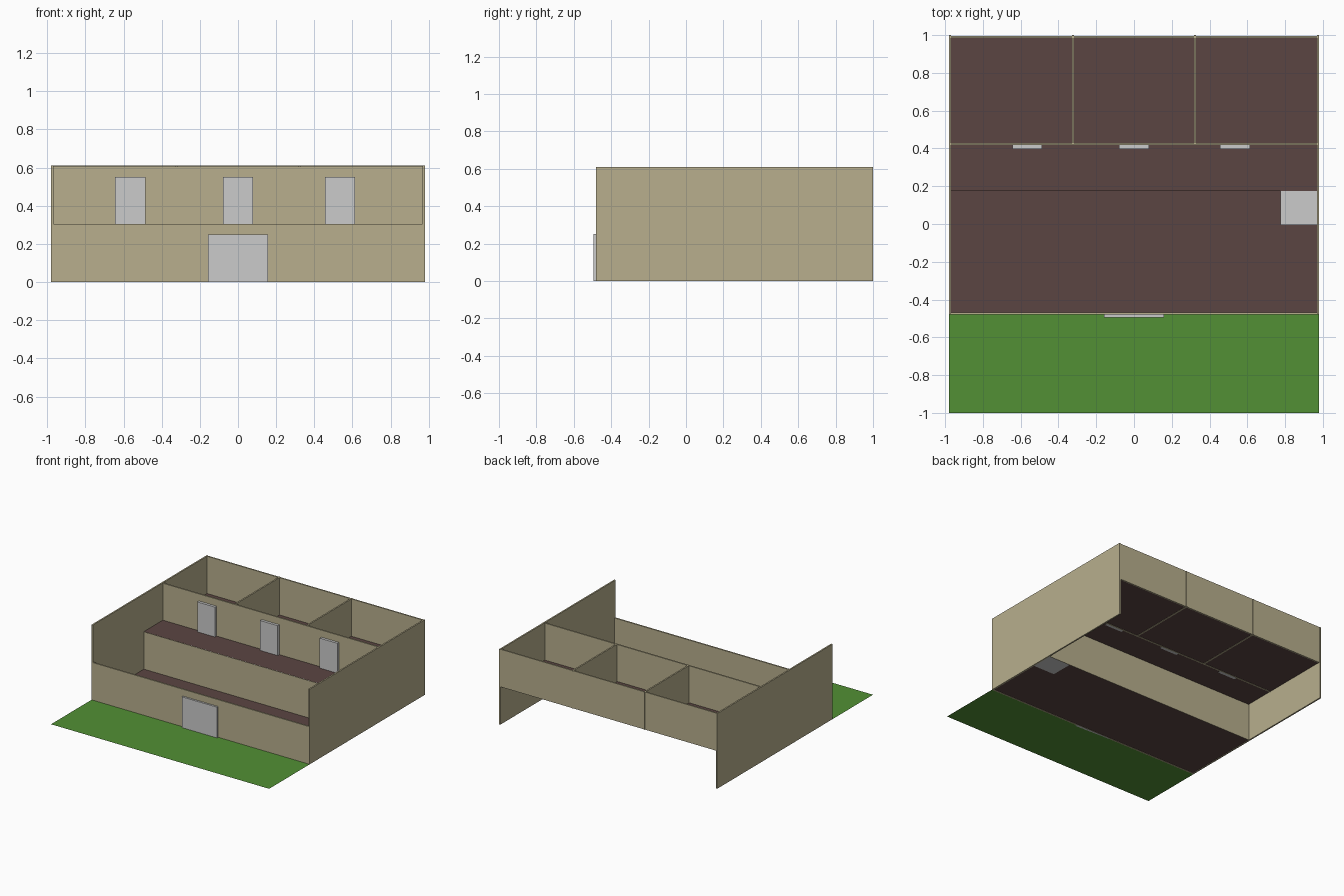
import bpy

if "Cube" in bpy.data.objects:
    bpy.data.objects.remove(bpy.data.objects["Cube"])


def material(name, rgb):
    m = bpy.data.materials.new(name)
    m.diffuse_color = (*rgb, 1)
    m.use_nodes = True
    m.node_tree.nodes["Principled BSDF"].inputs["Base Color"].default_value = m.diffuse_color
    return m


TAN = material("tan_wall", (0.48, 0.43, 0.27))
BROWN = material("brown_floor", (0.105, 0.06, 0.055))
GREEN = material("green_grass", (0.085, 0.28, 0.035))


def finish(name, mat):
    ob = bpy.context.object
    ob.name = name
    if mat:
        ob.data.materials.append(mat)
    return ob


def box(name, x, y, z, mat=None):
    """Box given by its (min, max) range on each axis."""
    bpy.ops.mesh.primitive_cube_add(size=1, location=[sum(r) / 2 for r in (x, y, z)])
    bpy.context.object.scale = [r[1] - r[0] for r in (x, y, z)]
    return finish(name, mat)


def sheet(name, x, y, z, mat):
    """Flat horizontal sheet at height z."""
    bpy.ops.mesh.primitive_plane_add(size=1, location=(sum(x) / 2, sum(y) / 2, z))
    bpy.context.object.scale = (x[1] - x[0], y[1] - y[0], 1)
    return finish(name, mat)


W, T = 0.98, 0.012          # half width, wall thickness
MID, TOP = 0.305, 0.61      # storey heights
FRONT, RISER, INNER = -0.48, 0.175, 0.418
INSIDE = (-W + T, W - T)

# Ground and floors
sheet("grass", (-W, W), (-1, FRONT), 0, GREEN)
sheet("lower_floor", INSIDE, (FRONT + T / 2, RISER), 0.002, BROWN)
sheet("upper_floor", INSIDE, (RISER, 0.99), MID + 0.002, BROWN)

# Outer walls
for side, s in (("left", -1), ("right", 1)):
    box(side + "_wall", sorted((s * W, s * (W - T))), (FRONT, 1), (0, TOP), TAN)
box("front_wall", INSIDE, (FRONT, FRONT + T), (0, MID), TAN)
box("back_wall", INSIDE, (0.985, 0.996), (MID, TOP), TAN)

# Step between storeys and upper room walls
box("riser_wall", INSIDE, (RISER, RISER + 0.003), (0, MID), TAN)
box("inner_wall", INSIDE, (INNER, INNER + T), (MID, TOP - 0.003), TAN)
for i, x in enumerate((-0.323, 0.323)):
    box(f"partition_{i}", (x - T / 2, x + T / 2), (INNER + T, 1), (MID, TOP), TAN)

# Doors
box("front_door", (-0.158, 0.158), (-0.495, FRONT + 0.008), (0, 0.25))
for i, x in enumerate((-0.565, 0, 0.535)):
    box(f"room_door_{i}", (x - 0.079, x + 0.079), (0.397, INNER + 0.003), (MID, 0.55))

# Block against the riser leading to the upper storey
box("stair_block", (0.775, W - T), (-0.005, RISER), (0, 0.3))
